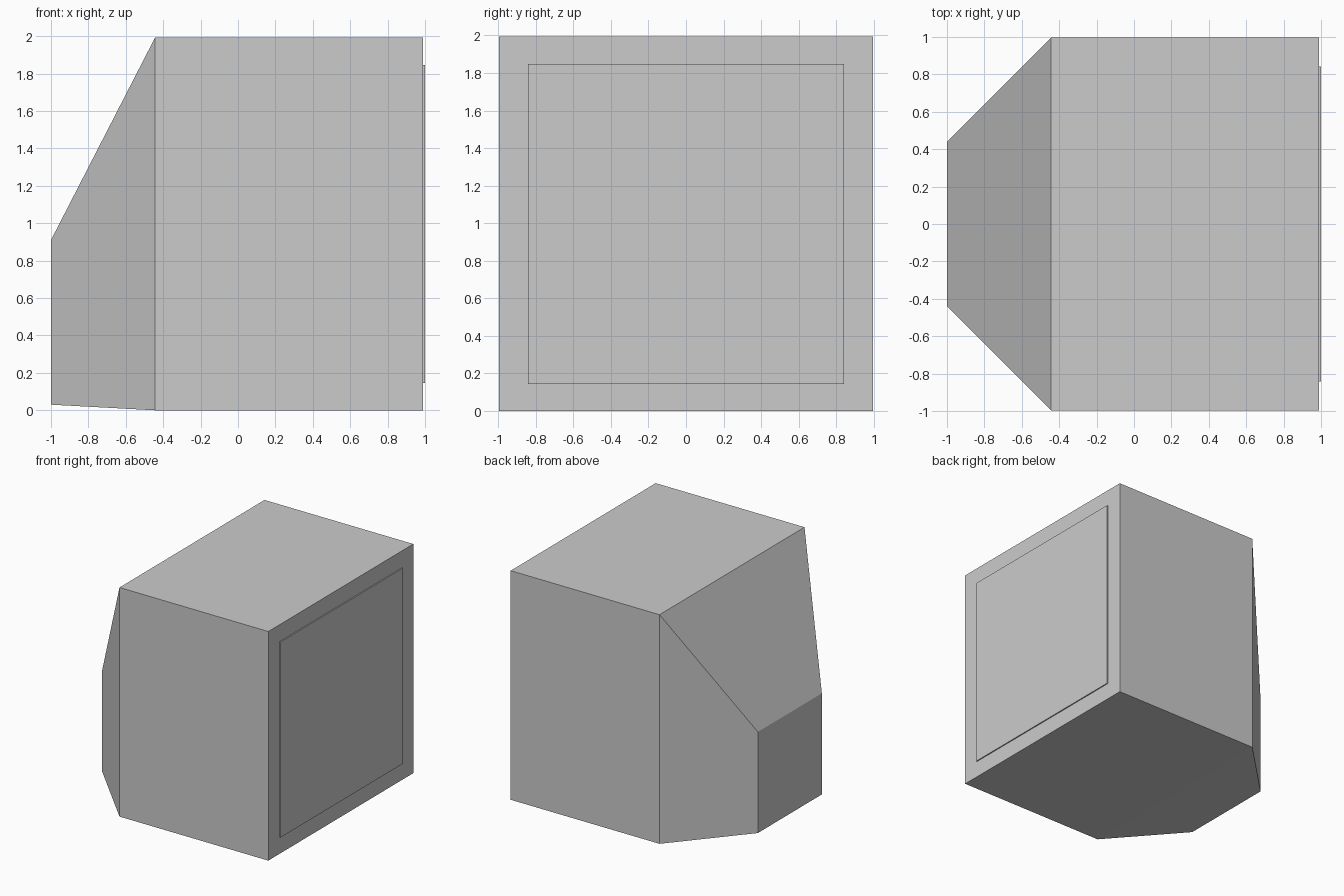
import bpy, bmesh

if "Cube" in bpy.data.objects:
    bpy.data.objects.remove(bpy.data.objects["Cube"])


def ring(bm, x, half_width, z0, z1):
    """Rectangle of vertices facing along x."""
    return [bm.verts.new((x, y, z)) for y, z in (
        (-half_width, z0), (half_width, z0), (half_width, z1), (-half_width, z1))]


def loft(name, sections):
    """Closed solid through a series of rectangular sections."""
    bm = bmesh.new()
    rings = [ring(bm, *s) for s in sections]
    for a, b in zip(rings, rings[1:]):
        for i in range(4):
            j = (i + 1) % 4
            bm.faces.new((a[i], a[j], b[j], b[i]))
    bm.faces.new(rings[0])
    bm.faces.new(rings[-1])
    bmesh.ops.recalc_face_normals(bm, faces=bm.faces)
    mesh = bpy.data.meshes.new(name)
    bm.to_mesh(mesh)
    bm.free()
    obj = bpy.data.objects.new(name, mesh)
    bpy.context.collection.objects.link(obj)
    return obj


# Casing: tapered rear, then the square body (x, half width, bottom, top)
loft("monitor_casing", [(-1.0, 0.44, 0.03, 0.91),
                        (-0.443, 0.997, 0.0, 1.994),
                        (0.99, 0.997, 0.0, 1.994)])

# Slightly raised screen panel on the front of the casing
loft("screen_panel", [(0.98, 0.842, 0.145, 1.847),
                      (1.0, 0.842, 0.145, 1.847)])
